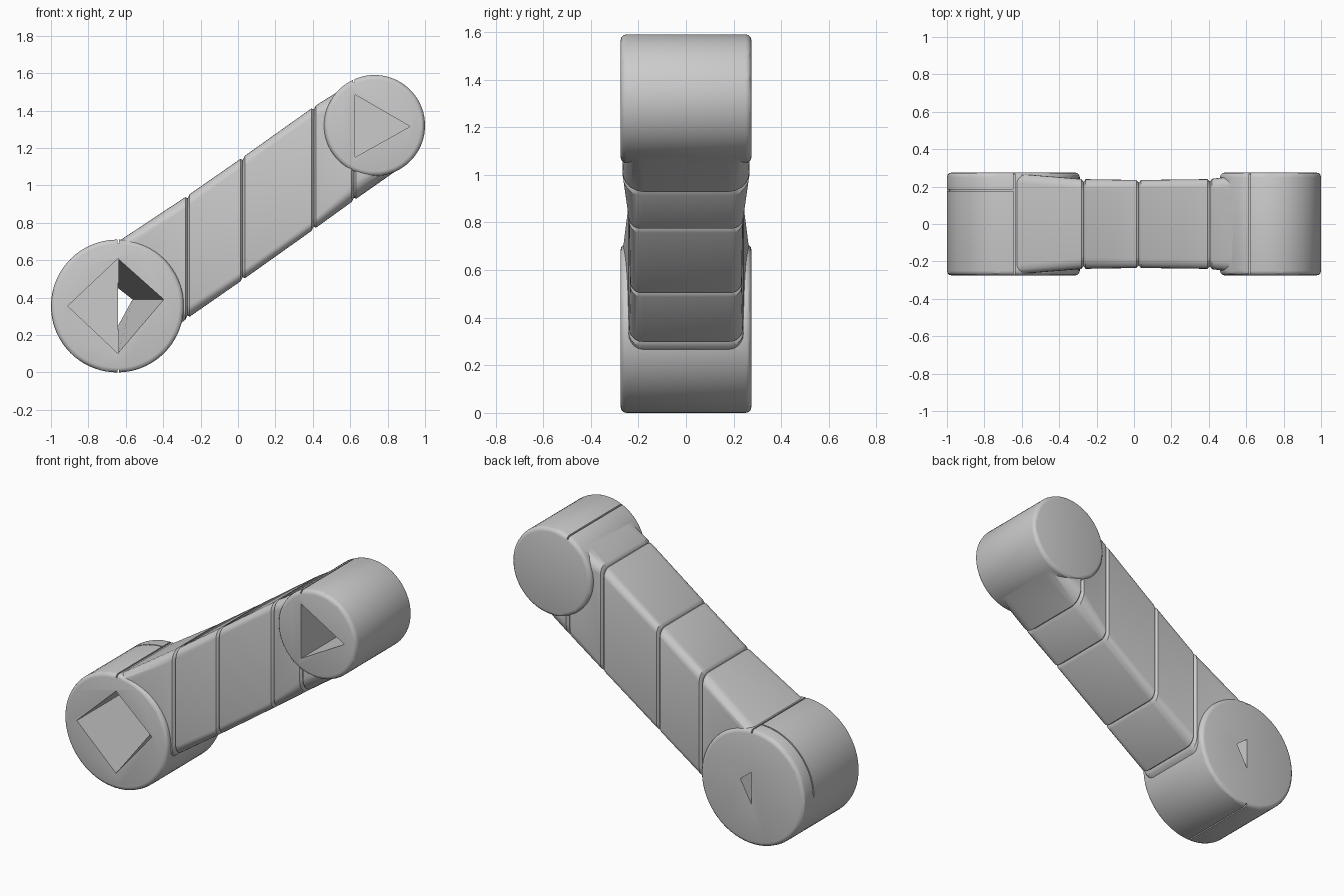
import bpy, bmesh
from math import sin, cos, pi, radians
from mathutils import Matrix

cube = bpy.data.objects.get("Cube")
if cube:
    bpy.data.objects.remove(cube)

grey = bpy.data.materials.new("plain_grey")
grey.use_nodes = True
grey.diffuse_color = (0.6, 0.6, 0.6, 1)
grey.node_tree.nodes["Principled BSDF"].inputs["Base Color"].default_value = (0.6, 0.6, 0.6, 1)

DEPTH = 0.275   # half depth of the hubs


def finish(name, bm):
    bmesh.ops.recalc_face_normals(bm, faces=bm.faces)
    mesh = bpy.data.meshes.new(name)
    bm.to_mesh(mesh)
    bm.free()
    mesh.materials.append(grey)
    obj = bpy.data.objects.new(name, mesh)
    bpy.context.collection.objects.link(obj)
    return obj


def loft(name, rings):
    """Skin a list of equal-length point rings and cap both ends."""
    bm = bmesh.new()
    loops = [[bm.verts.new(p) for p in ring] for ring in rings]
    n = len(loops[0])
    for a, b in zip(loops, loops[1:]):
        for i in range(n):
            j = (i + 1) % n
            bm.faces.new((a[i], a[j], b[j], b[i]))
    bm.faces.new(loops[0])
    bm.faces.new(loops[-1])
    return finish(name, bm)


def section(x, low, high, half, r):
    """Rounded rectangle across the arm at x."""
    ring = []
    for k, (sy, sz) in enumerate(((1, 1), (-1, 1), (-1, -1), (1, -1))):
        cy = sy * (half - r)
        cz = high - r if sz > 0 else low + r
        for s in range(6):
            a = k * pi / 2 + s * pi / 10
            ring.append((x, cy + r * cos(a), cz + r * sin(a)))
    return ring


def segment(name, a, b, gap=0.012, inset=0.014):
    """Arm piece between two stations, with its ends drawn in to leave a groove."""
    def mix(t, shrink):
        x, low, high, half, r = (p + (q - p) * t for p, q in zip(a, b))
        return section(x, low + shrink, high - shrink, half - shrink, r)
    t = gap / (b[0] - a[0])
    return loft(name, [mix(0, inset), mix(t, 0), mix(1 - t, 0), mix(1, inset)])


def hub(name, x, z, radius):
    bm = bmesh.new()
    bmesh.ops.create_cone(bm, cap_ends=True, segments=72, radius1=radius,
                          radius2=radius, depth=2 * DEPTH)
    rims = [e for e in bm.edges if any(len(f.verts) > 4 for f in e.link_faces)]
    bmesh.ops.bevel(bm, geom=rims, offset=0.025, segments=3, profile=0.5, affect='EDGES')
    bm.transform(Matrix.Translation((x, 0, z)) @ Matrix.Rotation(radians(90), 4, 'X'))
    return finish(name, bm)


def prism(name, front, back, y0, y1):
    return loft(name, [[(x, y0, z) for x, z in front], [(x, y1, z) for x, z in back]])


def slot(x, z0, z1):
    shape = [(x - 0.004, z0), (x + 0.004, z0), (x + 0.004, z1), (x - 0.004, z1)]
    return prism("seam_cutter", shape, shape, -0.4, 0.4)


def combine(target, others, operation):
    for other in others:
        other.hide_render = True
        mod = target.modifiers.new(operation, 'BOOLEAN')
        mod.operation = operation
        mod.solver = 'EXACT'
        mod.object = other
        bpy.context.view_layer.objects.active = target
        bpy.ops.object.modifier_apply(modifier=mod.name)
        bpy.data.objects.remove(other)


# Stations along the arm: x, bottom, top, half depth, corner radius
stations = [(-0.64, 0.02, 0.70, 0.27, 0.05),
            (-0.27, 0.29, 0.945, 0.24, 0.06),
            (0.025, 0.495, 1.15, 0.235, 0.05),
            (0.405, 0.765, 1.42, 0.24, 0.05),
            (0.62, 0.92, 1.555, 0.268, 0.09),
            (0.87, 1.095, 1.50, 0.262, 0.09)]
names = ["lower_shoulder", "arm_lower", "arm_upper", "upper_shoulder", "upper_tail"]
parts = {n: segment(n, a, b) for n, a, b in zip(names, stations, stations[1:])}

# Hubs, fused with the arm ends that meet them
large_hub = hub("large_hub", -0.645, 0.355, 0.355)
small_hub = hub("small_hub", 0.73, 1.32, 0.27)
combine(large_hub, [parts.pop("lower_shoulder")], 'UNION')
combine(small_hub, [parts.pop("upper_shoulder"), parts.pop("upper_tail")], 'UNION')

# Diamond socket: blind on one half, tapering right through on the other
blind = [(-0.91, 0.355), (-0.64, 0.10), (-0.64, 0.61)]
wide = [(-0.642, 0.61), (-0.642, 0.10), (-0.395, 0.39)]
narrow = [(-0.642, 0.45), (-0.642, 0.25), (-0.565, 0.39)]
# Fine groove behind the outer rim
angles = [pi / 2 + i * pi / 48 for i in range(25)]
arc = [(-0.645 + r * cos(a), 0.355 + r * sin(a))
       for r, run in ((0.4, angles), (0.343, angles[::-1])) for a in run]
combine(large_hub, [prism("blind_cutter", blind, blind, -0.3, 0.18),
                    prism("taper_cutter", wide, narrow, -0.28, 0.28),
                    prism("rim_cutter", arc, arc, 0.176, 0.184),
                    slot(-0.64, 0.69, 0.8), slot(-0.64, -0.1, 0.015)], 'DIFFERENCE')

# Triangular socket
triangle = [(0.625, 1.15), (0.92, 1.315), (0.625, 1.485)]
combine(small_hub, [prism("triangle_cutter", triangle, triangle, -0.3, 0.18),
                    slot(0.62, 1.55, 1.7)], 'DIFFERENCE')

# Smooth rounded sides, sharp socket edges
for obj in [large_hub, small_hub, *parts.values()]:
    bpy.ops.object.select_all(action='DESELECT')
    obj.select_set(True)
    bpy.context.view_layer.objects.active = obj
    bpy.ops.object.shade_smooth_by_angle(angle=radians(30))
